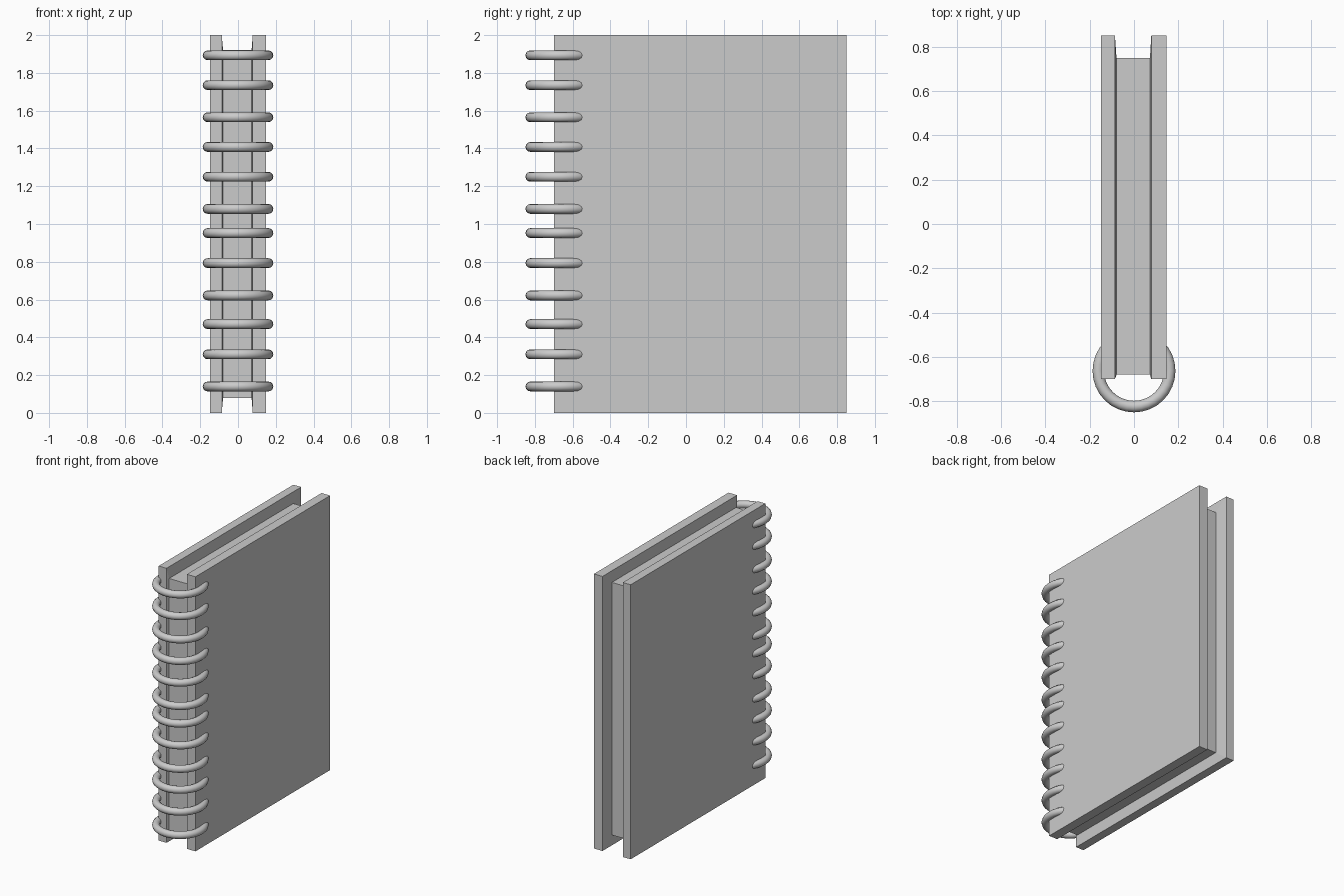
import bpy
import bmesh
import math

if "Cube" in bpy.data.objects:
    bpy.data.objects.remove(bpy.data.objects["Cube"])


def loft(name, sections, cap_first=False, cap_last=False):
    """Loft rectangles in the YZ plane; each section is x, y0, y1, z0, z1."""
    bm = bmesh.new()
    loops = [[bm.verts.new((x, y, z)) for y, z in ((y0, z0), (y1, z0), (y1, z1), (y0, z1))]
             for x, y0, y1, z0, z1 in sections]
    for a, b in zip(loops, loops[1:]):
        for i in range(4):
            j = (i + 1) % 4
            bm.faces.new((a[j], a[i], b[i], b[j]))
    if cap_first:
        bm.faces.new(loops[0])
    if cap_last:
        bm.faces.new(loops[-1][::-1])
    # +X is the outward normal of the last cap
    if cap_first or cap_last:
        bmesh.ops.recalc_face_normals(bm, faces=bm.faces)
    bm.normal_update()
    bm.verts.ensure_lookup_table()
    for f in bm.faces:
        c = f.calc_center_median()
        centre = sum(s[0] for s in sections) / len(sections)
        out = (c.x - centre) * f.normal.x if abs(f.normal.x) > 0.99 else \
            (c.y - 0.05) * f.normal.y + (c.z - 1) * f.normal.z
        if out < 0:
            f.normal_flip()
    mesh = bpy.data.meshes.new(name)
    bm.to_mesh(mesh)
    bm.free()
    obj = bpy.data.objects.new(name, mesh)
    bpy.context.collection.objects.link(obj)
    return obj


COVER = (-0.70, 0.85, 0.0, 2.0)
PAGE = (-0.68, 0.75, 0.08, 1.92)

# Covers: flat boards whose inner faces slope slightly in to the page block
loft("left_cover", [(-0.149, *COVER), (-0.086, *COVER), (-0.079, *PAGE)], cap_first=True)
loft("right_cover", [(0.072, *PAGE), (0.078, *COVER), (0.147, *COVER)], cap_last=True)

# Page block between the covers
loft("pages", [(-0.079, *PAGE), (0.072, *PAGE)])

# Binding rings threaded through the covers
heights = (0.14, 0.31, 0.47, 0.622, 0.793, 0.952, 1.08, 1.25, 1.408, 1.565, 1.735, 1.893)
for n, z in enumerate(heights, 1):
    bpy.ops.mesh.primitive_torus_add(location=(0, -0.663, z), major_radius=0.161,
                                     minor_radius=0.026, major_segments=32, minor_segments=12)
    ring = bpy.context.object
    ring.name = f"binding_ring_{n:02d}"
    bpy.ops.object.shade_smooth_by_angle(angle=math.radians(40))
